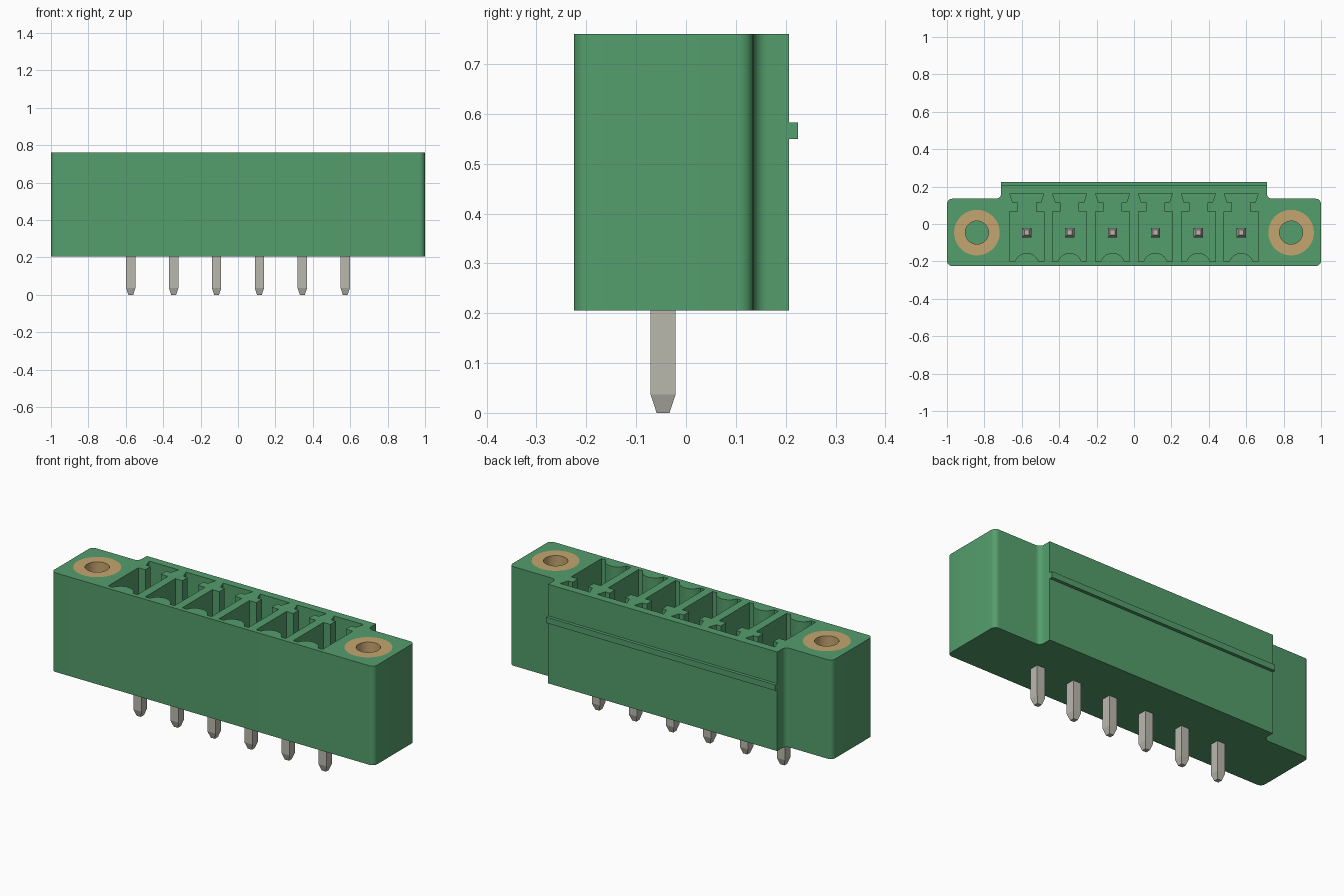
import bpy, bmesh
from math import sin, cos, pi, atan2
from mathutils import Vector

if "Cube" in bpy.data.objects:
    bpy.data.objects.remove(bpy.data.objects["Cube"])

BASE, TOP = 0.205, 0.76          # housing bottom and top
FLOOR, POCKET = 0.30, 0.42       # contact cavity and insert pocket floors
PITCH, PIN_Y, FLANGE_X = 0.2293, -0.046, 0.84
PIN_XS = [(i - 2.5) * PITCH for i in range(6)]


def material(name, rgb):
    m = bpy.data.materials.new(name)
    m.use_nodes = True
    m.diffuse_color = (*rgb, 1)
    bsdf = m.node_tree.nodes["Principled BSDF"]
    bsdf.inputs["Base Color"].default_value = (*rgb, 1)
    bsdf.inputs["Roughness"].default_value = 0.6
    return m


green = material("green plastic", (0.088, 0.34, 0.15))
brass = material("brass", (0.56, 0.38, 0.16))
tin = material("tinned metal", (0.49, 0.48, 0.42))


def make_object(name, bm, mat):
    bmesh.ops.recalc_face_normals(bm, faces=bm.faces)
    mesh = bpy.data.meshes.new(name)
    bm.to_mesh(mesh)
    bm.free()
    mesh.materials.append(mat)
    obj = bpy.data.objects.new(name, mesh)
    bpy.context.collection.objects.link(obj)
    return obj


def smooth(obj):
    bpy.ops.object.select_all(action='DESELECT')
    obj.select_set(True)
    bpy.context.view_layer.objects.active = obj
    bpy.ops.object.shade_smooth_by_angle()


def prism(bm, pts, z0, z1):
    """Extrude a flat outline between two heights."""
    low = [bm.verts.new((x, y, z0)) for x, y in pts]
    high = [bm.verts.new((x, y, z1)) for x, y in pts]
    bm.faces.new(low[::-1])
    bm.faces.new(high)
    for i in range(len(pts)):
        j = (i + 1) % len(pts)
        bm.faces.new((low[i], low[j], high[j], high[i]))


def circle(cx, cy, r, n=40):
    return [(cx + r * cos(2 * pi * i / n), cy + r * sin(2 * pi * i / n)) for i in range(n)]


def fillet(prev, corner, nxt, r, n=6):
    """Arc replacing a right-angled corner."""
    p = Vector(corner)
    a = (Vector(prev) - p).normalized() * r
    b = (Vector(nxt) - p).normalized() * r
    c = p + a + b
    return [tuple(c - b * cos(t) - a * sin(t)) for t in (pi / 2 * i / n for i in range(n + 1))]


# Housing outline: right half with rounded corners, then mirrored
corners = [(0, -0.225), (1, -0.225), (1, 0.135), (0.71, 0.135), (0.71, 0.207)]
half = []
for i in (1, 2, 3):
    arc = fillet(corners[i - 1], corners[i], corners[i + 1], 0.028)
    start = Vector(corners[i - 1])
    if (Vector(arc[0]) - start).length > (Vector(arc[-1]) - start).length:
        arc.reverse()
    half += arc
half.append(corners[4])
outline = half + [(-x, y) for x, y in reversed(half)]
bm = bmesh.new()
prism(bm, outline, BASE, TOP)
housing = make_object("housing", bm, green)

# Cavity outline: keyed slot at the back, round bump on the front wall
side = [(0.091, -0.2), (0.091, 0.067), (0.048, 0.067), (0.048, 0.115),
        (0.075, 0.115), (0.091, 0.163)]
chord, rise = 0.063, 0.045
radius = (chord ** 2 + rise ** 2) / (2 * rise)
bump_y = -0.2 + rise - radius
a0 = atan2(-0.2 - bump_y, chord)
bump = [(radius * cos(a), bump_y + radius * sin(a))
        for a in (pi - a0 - (pi - 2 * a0) * i / 14 for i in range(15))]
cavity = side + [(-x, y) for x, y in reversed(side)] + bump

# Cut the cavities and the insert pockets
bm = bmesh.new()
for px in PIN_XS:
    prism(bm, [(px + x, y) for x, y in cavity], FLOOR, TOP + 0.1)
for s in (-1, 1):
    prism(bm, circle(s * FLANGE_X, PIN_Y, 0.122), POCKET, TOP + 0.1)
cutter = make_object("cavity_cutter", bm, green)
cutter.hide_render = True
mod = housing.modifiers.new("cavities", 'BOOLEAN')
mod.operation, mod.solver, mod.object = 'DIFFERENCE', 'EXACT', cutter
smooth(housing)
bpy.ops.object.modifier_apply(modifier=mod.name)
bpy.data.objects.remove(cutter)
smooth(housing)

# Latching ridge along the back
bm = bmesh.new()
prism(bm, [(-0.71, 0.2), (0.71, 0.2), (0.71, 0.225), (-0.71, 0.225)], 0.55, 0.583)
make_object("latch_ridge", bm, green)

# Threaded inserts: square-section rings swept round each flange hole
for s, label in ((1, "left"), (-1, "right")):
    bm = bmesh.new()
    section = [(0.062, POCKET), (0.122, POCKET), (0.122, TOP), (0.062, TOP)]
    loops = [[bm.verts.new((x, y, z)) for x, y in circle(s * FLANGE_X, PIN_Y, r)]
             for r, z in section]
    for k in range(4):
        a, b = loops[k], loops[(k + 1) % 4]
        for i in range(len(a)):
            j = (i + 1) % len(a)
            bm.faces.new((a[i], a[j], b[j], b[i]))
    smooth(make_object(label + "_insert", bm, brass))

# Contact pins: square bars with tapered ends
levels = [(0, 0.013), (0.037, 0.025), (0.58, 0.025), (0.617, 0.013)]
for n, px in enumerate(PIN_XS, 1):
    bm = bmesh.new()
    rings = [[bm.verts.new((px + sx * h, PIN_Y + sy * h, z))
              for sx, sy in ((-1, -1), (1, -1), (1, 1), (-1, 1))] for z, h in levels]
    bm.faces.new(rings[0][::-1])
    bm.faces.new(rings[-1])
    for a, b in zip(rings, rings[1:]):
        for i in range(4):
            j = (i + 1) % 4
            bm.faces.new((a[i], a[j], b[j], b[i]))
    make_object("contact_pin_%d" % n, bm, tin)
